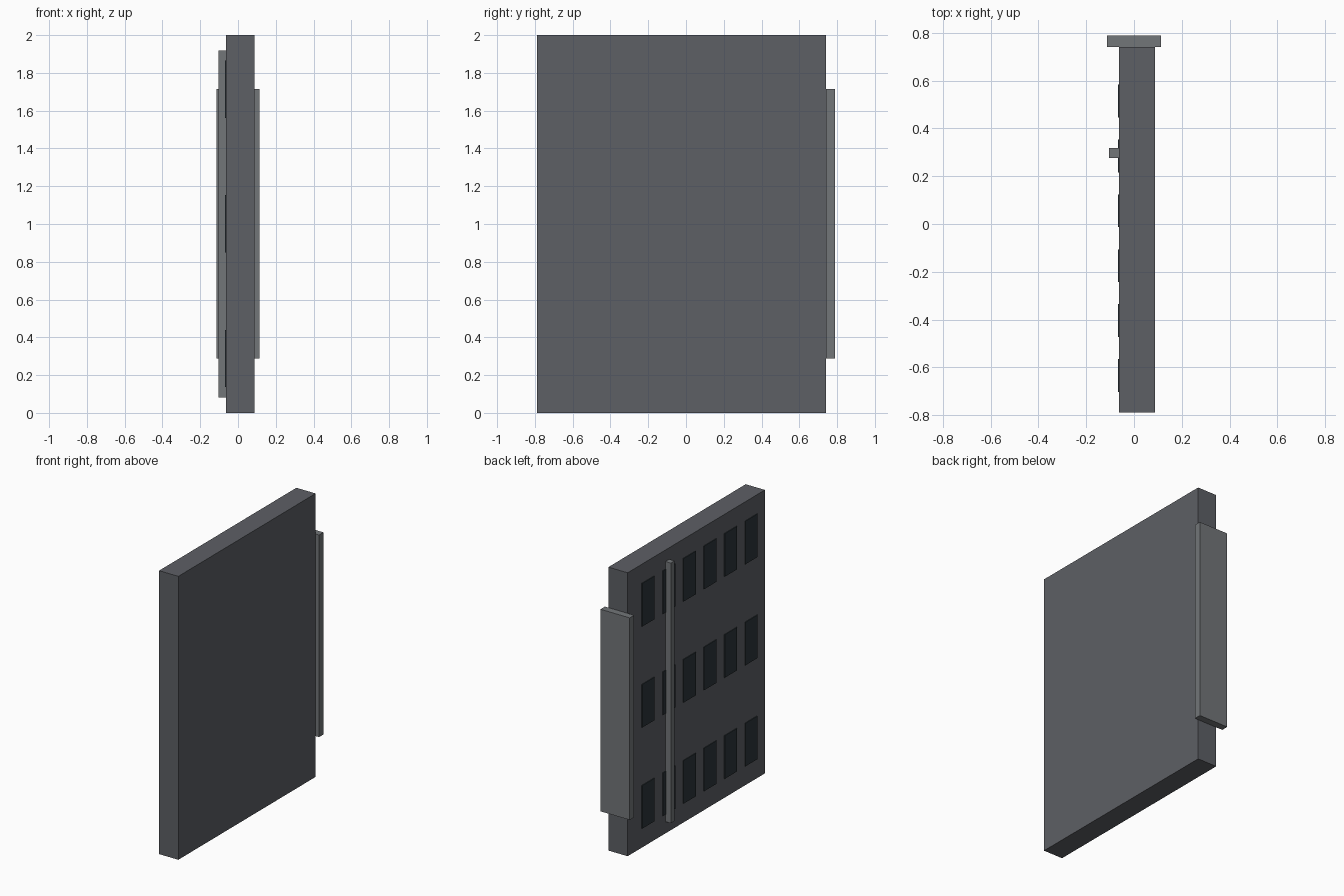
import bpy

if "Cube" in bpy.data.objects:
    bpy.data.objects.remove(bpy.data.objects["Cube"])


def material(name, rgb):
    mat = bpy.data.materials.new(name)
    mat.diffuse_color = (*rgb, 1)
    mat.use_nodes = True
    mat.node_tree.nodes["Principled BSDF"].inputs["Base Color"].default_value = mat.diffuse_color
    return mat


def box(name, x, y, z, mat):
    """Box spanning the (min, max) range on each axis."""
    spans = (x, y, z)
    bpy.ops.mesh.primitive_cube_add(size=1, location=[(a + b) / 2 for a, b in spans])
    obj = bpy.context.object
    obj.name = name
    obj.scale = [b - a for a, b in spans]
    bpy.ops.object.transform_apply(location=False, rotation=False, scale=True)
    obj.data.materials.append(mat)
    return obj


wall_grey = material("wall_grey", (0.11, 0.115, 0.13))
trim_grey = material("trim_grey", (0.17, 0.18, 0.19))
window_dark = material("window_dark", (0.025, 0.035, 0.042))

# Main slab
box("wall_slab", (-0.063, 0.087), (-0.79, 0.741), (0, 2), wall_grey)

# Plate on the end edge
box("end_plate", (-0.114, 0.114), (0.741, 0.79), (0.288, 1.714), trim_grey)

# Vertical strip on the windowed face
box("vertical_strip", (-0.104, -0.063), (0.276, 0.318), (0.082, 1.918), trim_grey)

# Window panels: three rows of six, slightly proud of the wall
width, height = 0.137, 0.304
for row in range(3):
    for col in range(6):
        y = -0.634 + 0.2298 * col
        z = 0.288 + 0.713 * row
        box(f"window_{row + 1}_{col + 1}", (-0.068, -0.058),
            (y - width / 2, y + width / 2), (z - height / 2, z + height / 2), window_dark)
